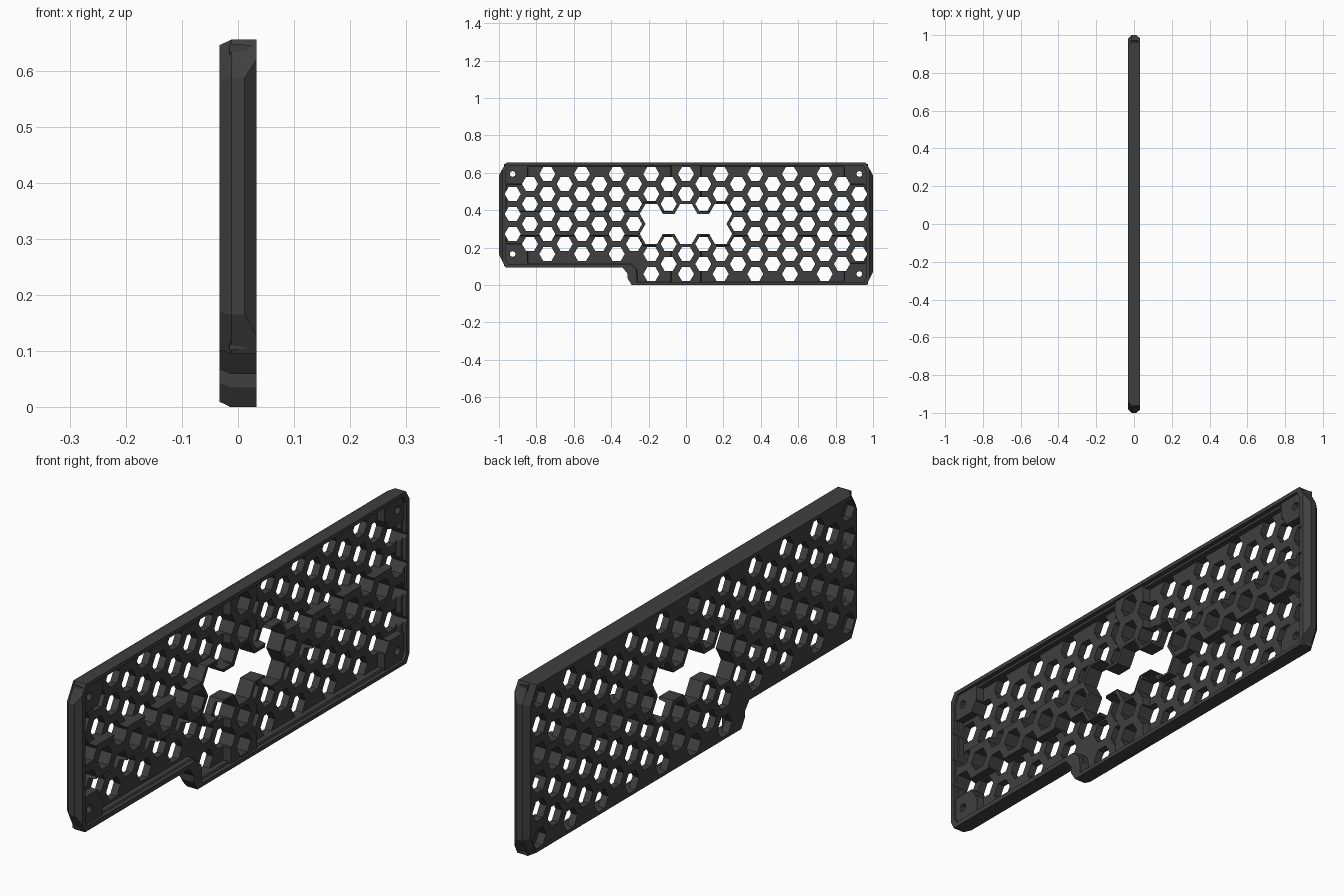
import bpy, bmesh, math

if "Cube" in bpy.data.objects:
    bpy.data.objects.remove(bpy.data.objects["Cube"])

mat = bpy.data.materials.new("charcoal")
mat.diffuse_color = (0.05, 0.05, 0.05, 1)
mat.use_nodes = True
mat.node_tree.nodes["Principled BSDF"].inputs["Base Color"].default_value = mat.diffuse_color

PITCH = 0.107                      # honeycomb pitch
SIDE = PITCH / math.sqrt(3)        # side of one full cell
MID_Z = 0.327


def make(name, lofts):
    """Object made of closed lofts; each loft is a list of (x, [(y, z), ...]) rings."""
    bm = bmesh.new()
    for rings in lofts:
        vs = [[bm.verts.new((x, y, z)) for y, z in pts] for x, pts in rings]
        n = len(vs[0])
        bm.faces.new(vs[0])
        bm.faces.new(vs[-1][::-1])
        for a, b in zip(vs, vs[1:]):
            for i in range(n):
                j = (i + 1) % n
                bm.faces.new((a[i], b[i], b[j], a[j]))
    bmesh.ops.recalc_face_normals(bm, faces=bm.faces[:])
    me = bpy.data.meshes.new(name)
    bm.to_mesh(me)
    bm.free()
    me.materials.append(mat)
    ob = bpy.data.objects.new(name, me)
    bpy.context.collection.objects.link(ob)
    return ob


def combine(target, tool, operation):
    m = target.modifiers.new("cut", 'BOOLEAN')
    m.operation, m.object, m.solver = operation, tool, 'EXACT'
    bpy.context.view_layer.objects.active = target
    bpy.ops.object.modifier_apply(modifier=m.name)
    bpy.data.objects.remove(tool)


def ngon(y, z, r, n=6):
    return [(y + r * math.cos(2 * math.pi * i / n), z + r * math.sin(2 * math.pi * i / n))
            for i in range(n)]


def rect(y0, y1, z0, z1, grow=0.0):
    return [(y0 - grow, z0 - grow), (y1 + grow, z0 - grow),
            (y1 + grow, z1 + grow), (y0 - grow, z1 + grow)]


# Outer shell: stepped outline with chamfered ends
outline = [(-.96, .655), (-1, .587), (-1, .165), (-.965, .095), (-.34, .095), (-.312, .06),
           (-.312, .035), (-.29, 0), (.965, 0), (1, .07), (1, .587), (.96, .655)]
back = [(y * .98, MID_Z + (z - MID_Z) * .97) for y, z in outline]
front = [(y * .982, z + (.033 if z > MID_Z else -.037)) if abs(y) == 1 else (y, z)
         for y, z in outline]
panel = make("vent_panel", [[(-.033, back), (-.012, outline), (.012, outline), (.033, front)]])

# Shallow pocket that leaves a thin rim
inner = [(-.945, .64), (-.963, .61), (-.963, .135), (-.95, .113), (-.30, .113), (-.267, .085),
         (-.262, .05), (-.262, .014), (.95, .014), (.963, .04), (.963, .61), (.945, .64)]
floor = [(y * .993, MID_Z + (z - MID_Z) * .975) for y, z in inner]
combine(panel, make("pocket", [[(-.005, floor), (.015, floor), (.018, inner), (.05, inner)]]),
        'DIFFERENCE')

# Opening outline, following the edges of merged cells
quad = [(.5, 1), (1, .5), (2, .5), (2.5, 1), (3.5, 1), (4, .5), (3.5, 0)]
right = quad + [(a, -b) for a, b in quad[-2::-1]]
loop = right + [(-a, -b) for a, b in right]


def opening_shape(off=0.0):
    return [(a * SIDE * (1 + off), MID_Z + b * PITCH * (1 + 1.5 * off)) for a, b in loop]


# Stiffening ribs, corner bosses and opening collar
ribs = [("long_rib", (-.97, .97, .266, .392)), ("cross_rib", (-.078, .078, .006, .648)),
        ("boss_a", (-.97, -.848, .54, .645)), ("boss_b", (-.97, -.848, .105, .22)),
        ("boss_c", (.848, .97, .54, .645)), ("boss_d", (.848, .97, .006, .115))]
for i, (name, box) in enumerate(ribs):
    grow = 0.006 if i < 2 else 0.003
    top = .025 - i * .0005
    combine(panel, make(name, [[(-.015, rect(*box, grow)), (top, rect(*box))]]), 'UNION')
combine(panel, make("collar", [[(-.016, opening_shape(.07)), (.0265, opening_shape(.05))]]),
        'UNION')

# Honeycomb holes and corner screw holes
holes, screws = [], []
for col in range(-10, 11):
    y = col * PITCH * math.sqrt(3) / 2
    for k in range(6 - col % 2):
        z = .594 - PITCH * (k + .5 * (col % 2))
        if y < -.25 and z < .16:
            continue
        if abs(col) <= 2 and abs(z - MID_Z) < .06:
            continue
        if abs(col) == 10 and (k == 0 or k == (4 if col < 0 else 5)):
            screws.append((y, z))
        else:
            holes.append([(-.06, ngon(y, z, .043)), (.06, ngon(y, z, .043))])
combine(panel, make("hex_holes", holes), 'DIFFERENCE')
combine(panel, make("opening", [[(-.06, opening_shape()), (.06, opening_shape())]]), 'DIFFERENCE')
combine(panel, make("screw_holes", [[(-.06, ngon(y, z, .015, 16)), (.06, ngon(y, z, .015, 16))]
                                    for y, z in screws]), 'DIFFERENCE')
# Hexagonal recesses behind the screws
combine(panel, make("nut_recesses", [[(-.06, ngon(y, z, .04)), (-.002, ngon(y, z, .04))]
                                     for y, z in screws]), 'DIFFERENCE')
